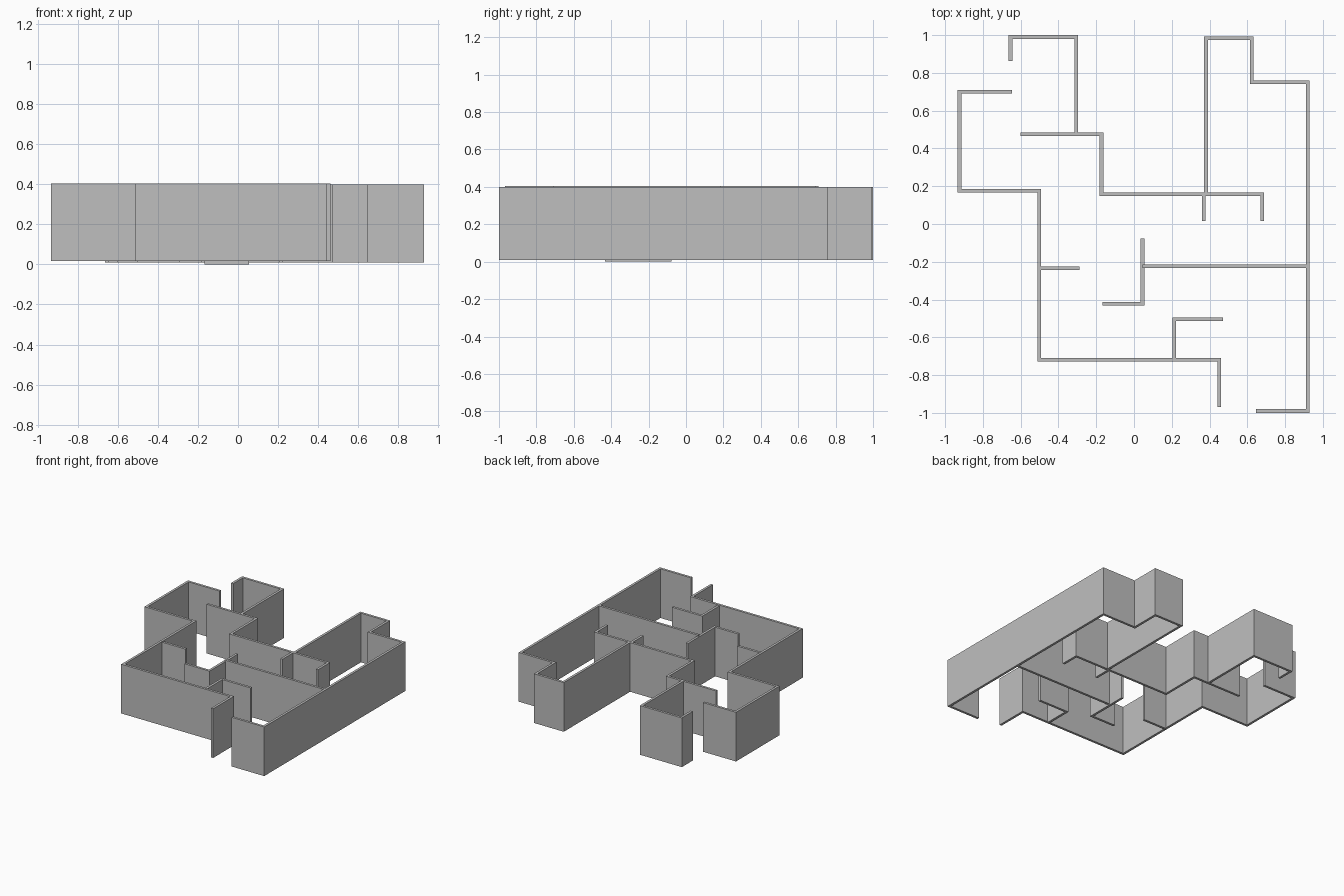
import bpy
import bmesh
from mathutils import Vector

cube = bpy.data.objects.get("Cube")
if cube:
    bpy.data.objects.remove(cube, do_unlink=True)

# One plain grey for every wall
grey = bpy.data.materials.new("wall grey")
grey.use_nodes = True
GREY = (0.52, 0.52, 0.52, 1)
grey.diffuse_color = GREY
grey.node_tree.nodes["Principled BSDF"].inputs["Base Color"].default_value = GREY

HALF = 0.0095     # half of the wall thickness
HEIGHT = 0.388


def side_points(path, side):
    """Offset a centre line to one side, with mitred corners."""
    points = [Vector(p) for p in path]
    dirs = [(b - a).normalized() for a, b in zip(points, points[1:])]
    normals = [Vector((-d.y, d.x)) for d in dirs]
    result = []
    for i, p in enumerate(points):
        before = normals[max(i - 1, 0)]
        after = normals[min(i, len(normals) - 1)]
        miter = before if before == after else (before + after) / (1 + before.dot(after))
        result.append(p + miter * HALF * side)
    return result


def wall(name, base, path):
    """Thick wall standing on a centre line, raised to full height."""
    bm = bmesh.new()
    left, right = side_points(path, 1), side_points(path, -1)
    rows = [[bm.verts.new((p.x, p.y, base)) for p in line] for line in (left, right)]
    for i in range(len(path) - 1):
        bm.faces.new((rows[0][i], rows[0][i + 1], rows[1][i + 1], rows[1][i]))
    lifted = bmesh.ops.extrude_face_region(bm, geom=bm.faces[:], use_keep_orig=True)
    top = [v for v in lifted["geom"] if isinstance(v, bmesh.types.BMVert)]
    bmesh.ops.translate(bm, verts=top, vec=(0, 0, HEIGHT))
    bmesh.ops.recalc_face_normals(bm, faces=bm.faces[:])
    mesh = bpy.data.meshes.new(name)
    bm.to_mesh(mesh)
    bm.free()
    mesh.materials.append(grey)
    obj = bpy.data.objects.new(name, mesh)
    bpy.context.collection.objects.link(obj)
    return obj


# Outer walls
wall("left_outer_wall", 0.01, [(0.381, 0.158), (0.381, 0.984), (0.623, 0.984),
     (0.623, 0.751), (0.919, 0.751), (0.919, -0.99), (0.645, -0.99)])
wall("right_outer_wall", 0.016, [(-0.645, 0.7), (-0.924, 0.7), (-0.924, 0.175),
     (-0.501, 0.175), (-0.501, -0.718), (0.451, -0.718), (0.451, -0.968)])
wall("back_room_wall", 0.01, [(-0.654, 0.862), (-0.654, 0.99),
     (-0.306, 0.99), (-0.306, 0.475)])

# Inner partitions
wall("stepped_partition", 0.01, [(-0.6, 0.475), (-0.172, 0.475), (-0.172, 0.157),
     (0.679, 0.157), (0.679, 0.016)])
wall("short_stub", 0.01, [(0.369, 0.157), (0.369, 0.016)])
wall("right_stub", 0.01, [(-0.501, -0.234), (-0.289, -0.234)])
wall("middle_corner_partition", 0, [(0.045, -0.077), (0.045, -0.423), (-0.166, -0.423)])
wall("cross_partition", 0.01, [(0.045, -0.224), (0.919, -0.224)])
wall("front_closet_partition", 0.01, [(0.214, -0.718), (0.214, -0.505), (0.471, -0.505)])
